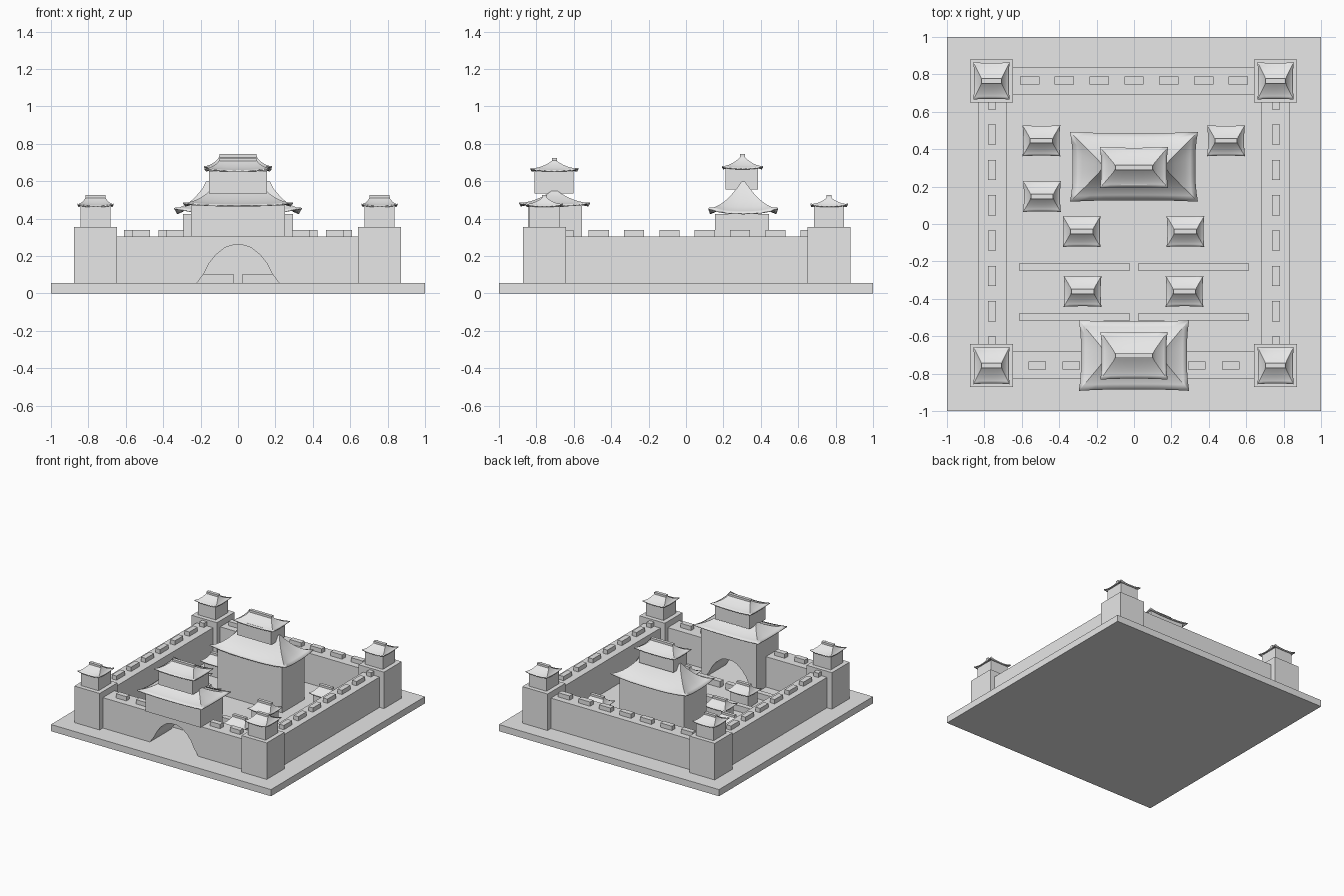
import bpy, bmesh, math

old = bpy.data.objects.get("Cube")
if old:
    bpy.data.objects.remove(old, do_unlink=True)

stone = bpy.data.materials.new("pale_grey")
GREY = (0.8, 0.8, 0.8, 1)
stone.diffuse_color = GREY
stone.use_nodes = True
stone.node_tree.nodes["Principled BSDF"].inputs["Base Color"].default_value = GREY

GROUND, WALL_TOP = 0.055, 0.305


def finish(name, bm):
    bmesh.ops.recalc_face_normals(bm, faces=bm.faces)
    mesh = bpy.data.meshes.new(name)
    bm.to_mesh(mesh)
    bm.free()
    mesh.materials.append(stone)
    obj = bpy.data.objects.new(name, mesh)
    bpy.context.collection.objects.link(obj)
    return obj


def box(name, x, y, hx, hy, z0, z1):
    """Box from its centre, half sizes and height range."""
    bm = bmesh.new()
    bmesh.ops.create_cube(bm, size=2)
    for v in bm.verts:
        v.co = (x + v.co.x * hx, y + v.co.y * hy, z1 if v.co.z > 0 else z0)
    return finish(name, bm)


def roof(name, x, y, hx, hy, ridge, z0, z1, lift, beam, n=8, rings=6):
    """Concave hipped roof with upturned corners and an optional ridge beam."""
    bm = bmesh.new()
    corners = [(-1, -1), (1, -1), (1, 1), (-1, 1)]
    loops = []
    for r in range(rings + 1):
        t = r / rings
        ax, ay = hx + (ridge - hx) * t, hy + (0.008 - hy) * t
        loop = []
        for k in range(4):
            a, b = corners[k], corners[(k + 1) % 4]
            for i in range(n):
                s = i / n
                u, w = (a[j] + (b[j] - a[j]) * s for j in (0, 1))
                edge = abs(2 * s - 1) ** 3 * (1 - t) ** 2
                grow = 0.96 + 0.04 * edge if t < 1 else 1
                z = z0 + (z1 - z0) * t ** 1.5 + lift * edge
                loop.append(bm.verts.new((x + u * ax * grow, y + w * ay * grow, z)))
        loops.append(loop)
    count = 4 * n
    for low, high in zip(loops, loops[1:]):
        for i in range(count):
            j = (i + 1) % count
            bm.faces.new((low[i], low[j], high[j], high[i]))
    bm.faces.new(loops[-1])
    obj = finish(name, bm)
    mod = obj.modifiers.new("eave_thickness", "SOLIDIFY")
    mod.thickness = 0.007
    bpy.ops.object.select_all(action="DESELECT")
    obj.select_set(True)
    bpy.context.view_layer.objects.active = obj
    bpy.ops.object.shade_smooth_by_angle(angle=math.radians(25))
    if beam:
        box(name + "_ridge", x, y, ridge, 0.013, z1 - 0.008, z1 + beam)


# Ground slab
box("ground_slab", 0, 0, 1, 1, 0, GROUND)

# Curtain walls, with the front split around the gate
box("back_wall", 0, 0.765, 0.832, 0.072, GROUND, WALL_TOP)
for side, s in (("right", -1), ("left", 1)):
    box(side + "_wall", s * 0.757, 0, 0.075, 0.7, GROUND, WALL_TOP)
    box(side + "_front_wall", s * 0.54, -0.755, 0.29, 0.075, GROUND, WALL_TOP)

# Merlons along the wall tops
for i in range(7):
    box("back_merlon", (i - 3) * 0.186, 0.767, 0.052, 0.021, WALL_TOP, 0.34)
for s in (-1, 1):
    for i in range(8):
        box("side_merlon", s * 0.76, 0.667 - i * 0.189, 0.021, 0.054, WALL_TOP, 0.34)
    for i in range(3):
        box("front_merlon", s * (0.335 + i * 0.182), -0.757, 0.047, 0.021, WALL_TOP, 0.34)

# Corner towers
for x in (-0.762, 0.757):
    for y in (-0.757, 0.765):
        box("tower_base", x, y, 0.115, 0.115, GROUND, 0.355)
        box("tower_room", x, y, 0.08, 0.08, 0.355, 0.465)
        roof("tower_roof", x, y, 0.097, 0.1, 0.053, 0.468, 0.515, 0.012, 0.012)

# Gate block with an arched passage, extruded front to back
half_arch = [(0.22, GROUND), (0.18, 0.11), (0.155, 0.16), (0.12, 0.205),
             (0.07, 0.245), (0.03, 0.258)]
arch = half_arch + [(-x, z) for x, z in reversed(half_arch)]
outline = arch + [(-0.25, GROUND), (-0.25, WALL_TOP), (0.25, WALL_TOP), (0.25, GROUND)]
bm = bmesh.new()
face = bm.faces.new([bm.verts.new((x, -0.83, z)) for x, z in outline])
new = bmesh.ops.extrude_face_region(bm, geom=[face])["geom"]
bmesh.ops.translate(bm, vec=(0, 0.274, 0),
                    verts=[v for v in new if isinstance(v, bmesh.types.BMVert)])
finish("gate_block", bm)

# Gate house above the passage
box("gate_lower_room", 0, -0.7, 0.25, 0.145, WALL_TOP, 0.47)
roof("gate_lower_roof", 0, -0.703, 0.295, 0.189, 0.15, 0.472, 0.553, 0.014, 0)
box("gate_upper_room", 0, -0.705, 0.155, 0.104, 0.535, 0.655)
roof("gate_upper_roof", 0, -0.704, 0.18, 0.128, 0.1, 0.658, 0.712, 0.012, 0.013)

# Main hall in two tiers
box("hall_lower_room", 0, 0.3, 0.293, 0.145, GROUND, 0.425)
roof("hall_lower_roof", 0, 0.306, 0.342, 0.187, 0.17, 0.43, 0.6, 0.028, 0)
box("hall_upper_room", 0, 0.298, 0.155, 0.088, 0.555, 0.675)
roof("hall_upper_roof", 0, 0.302, 0.183, 0.11, 0.1, 0.67, 0.732, 0.012, 0.013)

# Courtyard houses
houses = [(-0.495, 0.445), (0.492, 0.445), (-0.492, 0.147), (-0.28, -0.04),
          (0.275, -0.04), (-0.275, -0.36), (0.27, -0.36)]
for x, y in houses:
    box("house_room", x, y, 0.08, 0.062, GROUND, 0.16)
    roof("house_roof", x, y, 0.101, 0.083, 0.06, 0.16, 0.21, 0.01, 0.012)

# Low courtyard walls with a central gap
for y in (-0.23, -0.497):
    for s in (-1, 1):
        box("courtyard_wall", s * 0.318, y, 0.294, 0.021, GROUND, 0.105)
